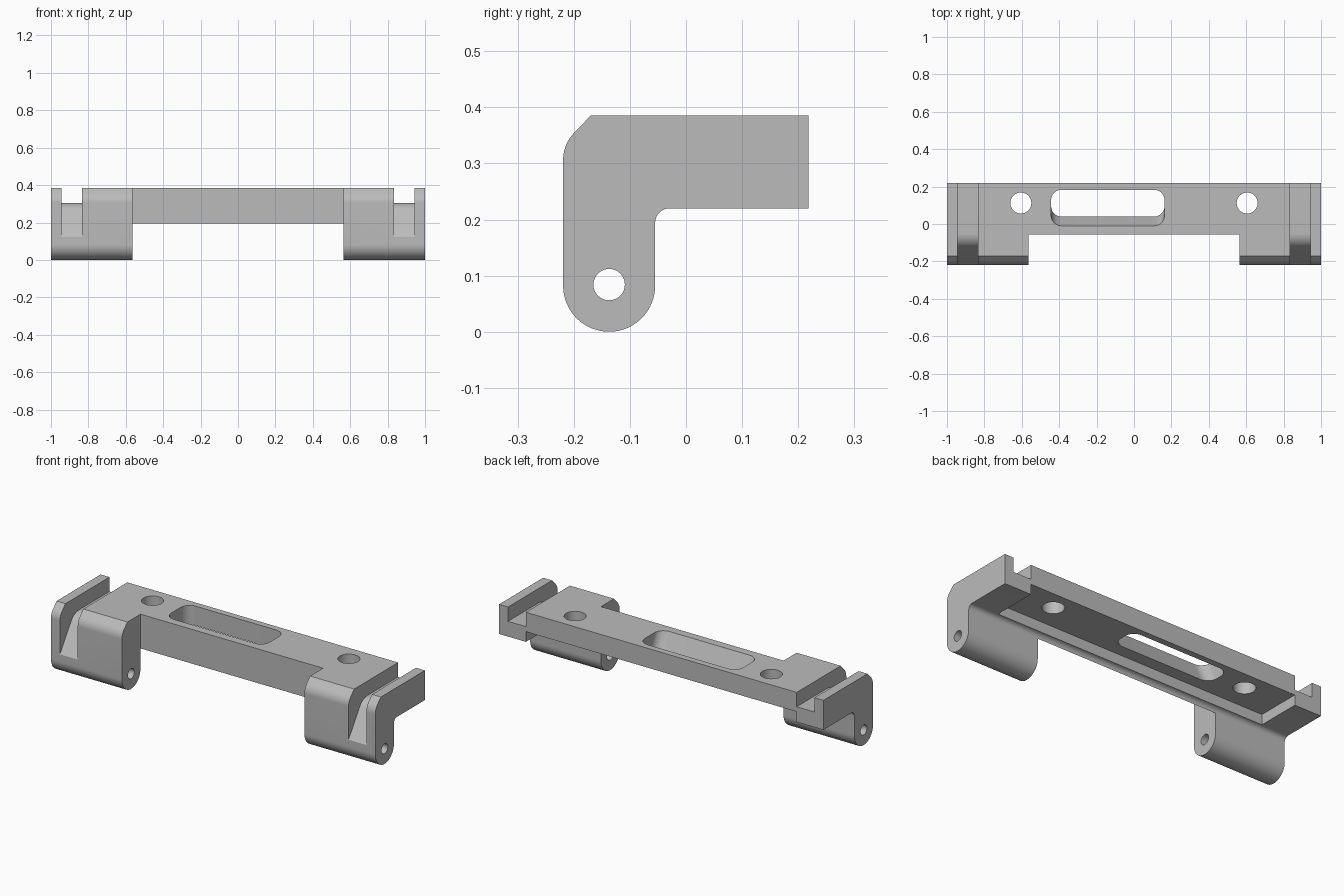
import bpy, bmesh, math
from math import cos, sin, radians

cube = bpy.data.objects.get("Cube")
if cube:
    bpy.data.objects.remove(cube, do_unlink=True)

grey = bpy.data.materials.new("plain grey")
grey.use_nodes = True
grey.diffuse_color = (0.5, 0.5, 0.5, 1)
grey.node_tree.nodes["Principled BSDF"].inputs["Base Color"].default_value = (0.5, 0.5, 0.5, 1)


def arc(cx, cy, r, start, end, steps=12):
    """Points on an arc, angles in degrees."""
    angles = [radians(start + (end - start) * i / steps) for i in range(steps + 1)]
    return [(cx + r * cos(a), cy + r * sin(a)) for a in angles]


def loft(name, lower, upper):
    """Closed solid between two matching rings of 3D points."""
    bm = bmesh.new()
    a = [bm.verts.new(p) for p in lower]
    b = [bm.verts.new(p) for p in upper]
    n = len(a)
    bm.faces.new(a[::-1])
    bm.faces.new(b)
    for i in range(n):
        j = (i + 1) % n
        bm.faces.new((a[i], a[j], b[j], b[i]))
    bmesh.ops.recalc_face_normals(bm, faces=bm.faces)
    mesh = bpy.data.meshes.new(name)
    bm.to_mesh(mesh)
    bm.free()
    mesh.materials.append(grey)
    obj = bpy.data.objects.new(name, mesh)
    bpy.context.collection.objects.link(obj)
    return obj


def along_x(name, profile, x0, x1):
    return loft(name, [(x0, y, z) for y, z in profile], [(x1, y, z) for y, z in profile])


def along_z(name, bottom, top, z0, z1):
    return loft(name, [(x, y, z0) for x, y in bottom], [(x, y, z1) for x, y in top])


def rectangle(a0, a1, b0, b1):
    return [(a0, b0), (a1, b0), (a1, b1), (a0, b1)]


def rounded_rectangle(x0, x1, y0, y1, r):
    return (arc(x0 + r, y0 + r, r, 180, 270) + arc(x1 - r, y0 + r, r, 270, 360)
            + arc(x1 - r, y1 - r, r, 0, 90) + arc(x0 + r, y1 - r, r, 90, 180))


def cut(body, cutter):
    cutter.hide_render = True
    mod = body.modifiers.new("cut", "BOOLEAN")
    mod.operation = "DIFFERENCE"
    mod.solver = "EXACT"
    mod.object = cutter
    bpy.context.view_layer.objects.active = body
    bpy.ops.object.modifier_apply(modifier=mod.name)
    bpy.data.objects.remove(cutter, do_unlink=True)


BACK, TOP, UNDER, LEG_BACK = 0.218, 0.385, 0.22, -0.055
PIN_Y, PIN_Z = -0.137, 0.082

# L-shaped bracket: rounded leg foot, inner fillet, chamfered and rounded front top
profile = (arc(PIN_Y, PIN_Z, 0.082, 180, 360, 32)
           + arc(LEG_BACK + 0.026, UNDER - 0.026, 0.026, 180, 90, 10)
           + [(BACK, UNDER), (BACK, TOP), (-0.17, TOP)]
           + arc(-0.149, 0.306, 0.07, 135, 180))
bracket = along_x("hinge_bracket", profile, -1, 1)

# Gap between the two legs
cut(bracket, along_x("leg_gap", rectangle(-0.4, LEG_BACK, -0.1, 0.6), -0.563, 0.563))

# Shallow recess under the bar, open at the back
cut(bracket, along_x("under_recess", rectangle(-0.03, 0.4, 0.1, 0.277), -0.835, 0.835))

# End grooves with a floor that curves down to the front
bend = arc(-0.05, 0.305 - 0.085, 0.085, 90, 146)
drop = 0.15 * math.tan(radians(56))
groove = [(0.4, 0.6), (0.4, 0.305)] + bend + [(bend[-1][0] - 0.15, bend[-1][1] - drop), (bend[-1][0] - 0.15, 0.6)]
for side in (-1, 1):
    cut(bracket, along_x("end_groove", groove, side * 0.835, side * 0.945))

# Pin holes through the legs and bolt holes through the bar
cut(bracket, along_x("pin_hole", arc(PIN_Y, 0.084, 0.028, 0, 348.75, 31), -1.2, 1.2))
for side in (-1, 1):
    ring = arc(side * 0.605, 0.112, 0.056, 0, 352.5, 47)
    cut(bracket, along_z("bolt_hole", ring, ring, 0.1, 0.6))

# Long opening with a sloping front wall
slot_top = rounded_rectangle(-0.443, 0.163, -0.01, 0.183, 0.055)
slot_bottom = rounded_rectangle(-0.443, 0.163, 0.043, 0.183, 0.055)
cut(bracket, along_z("long_opening", slot_bottom, slot_top, 0.27, 0.386))

bpy.ops.object.select_all(action="DESELECT")
bracket.select_set(True)
bpy.context.view_layer.objects.active = bracket
bpy.ops.object.shade_smooth_by_angle(angle=radians(30))
